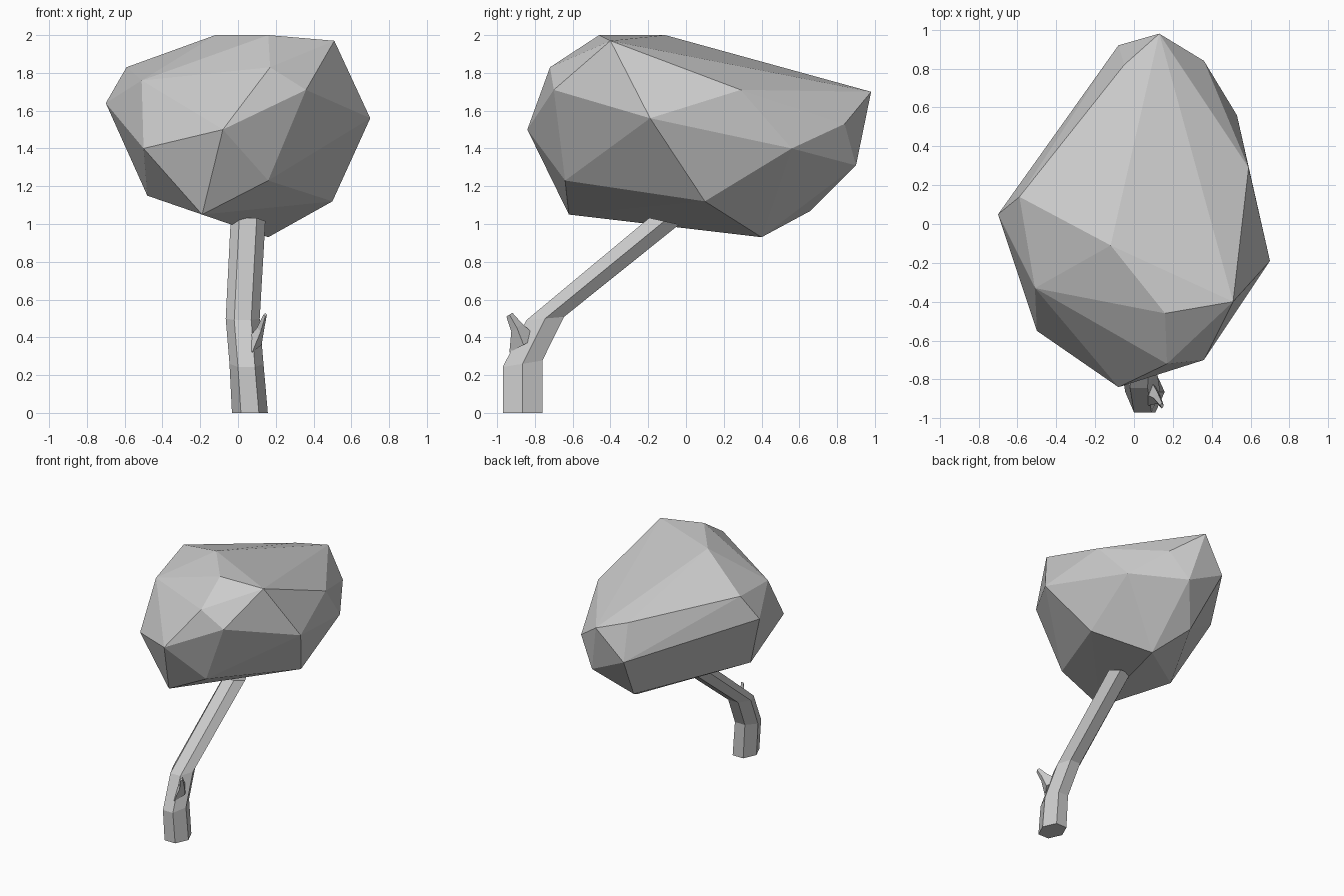
import bpy, bmesh
from math import cos, sin, pi


def make_object(name, bm):
    bmesh.ops.recalc_face_normals(bm, faces=bm.faces[:])
    mesh = bpy.data.meshes.new(name)
    bm.to_mesh(mesh)
    bm.free()
    obj = bpy.data.objects.new(name, mesh)
    bpy.context.collection.objects.link(obj)
    return obj


def limb(name, rings, sides):
    """Loft rings of (x, y, z, x radius, y radius, z tilt) into a faceted limb."""
    bm = bmesh.new()
    loops = []
    for x, y, z, rx, ry, tilt in rings:
        angles = [2 * pi * i / sides for i in range(sides)]
        loops.append([bm.verts.new((x + rx * cos(a), y + ry * sin(a), z + tilt * sin(a)))
                      for a in angles])
    for low, high in zip(loops, loops[1:]):
        for i in range(sides):
            j = (i + 1) % sides
            bm.faces.new((low[i], low[j], high[j], high[i]))
    bm.faces.new(loops[0][::-1])
    bm.faces.new(loops[-1])
    return make_object(name, bm)


# Foliage: faceted convex clump spanned by its corner points
corners = [
    (0.16, -0.46, 2.00), (-0.12, -0.11, 2.00), (0.51, -0.40, 1.97),
    (0.17, -0.72, 1.83), (0.36, -0.70, 1.71), (-0.08, -0.84, 1.50),
    (0.70, -0.19, 1.56), (-0.70, 0.05, 1.64), (-0.59, 0.14, 1.83),
    (-0.51, -0.33, 1.76), (-0.50, -0.55, 1.40), (0.16, -0.64, 1.23),
    (-0.19, -0.62, 1.05), (0.50, 0.10, 1.12), (0.16, 0.40, 0.93),
    (-0.48, -0.15, 1.15), (0.13, 0.98, 1.70), (0.59, 0.29, 1.71),
    (0.53, 0.56, 1.40), (0.36, 0.84, 1.53), (0.22, 0.90, 1.31),
    (0.01, 0.66, 1.07), (-0.08, 0.92, 1.45), (-0.05, 0.82, 1.73),
]
bm = bmesh.new()
for co in corners:
    bm.verts.new(co)
hull = bmesh.ops.convex_hull(bm, input=bm.verts[:])
loose = [v for v in bm.verts if not v.link_faces]
bmesh.ops.delete(bm, geom=loose, context='VERTS')
make_object("foliage", bm)

# Trunk: hexagonal, upright at the base and leaning back under the foliage
limb("trunk", [
    (0.063, -0.865, 0.00, 0.095, 0.121, 0.00),
    (0.045, -0.865, 0.26, 0.090, 0.121, 0.02),
    (0.025, -0.745, 0.50, 0.090, 0.115, 0.01),
    (0.053, -0.115, 1.015, 0.092, 0.092, -0.02),
], 6)

# Broken side twig
limb("twig", [
    (0.075, -0.860, 0.36, 0.050, 0.075, 0.04),
    (0.120, -0.895, 0.45, 0.020, 0.030, 0.02),
    (0.144, -0.935, 0.52, 0.009, 0.016, 0.01),
], 4)
